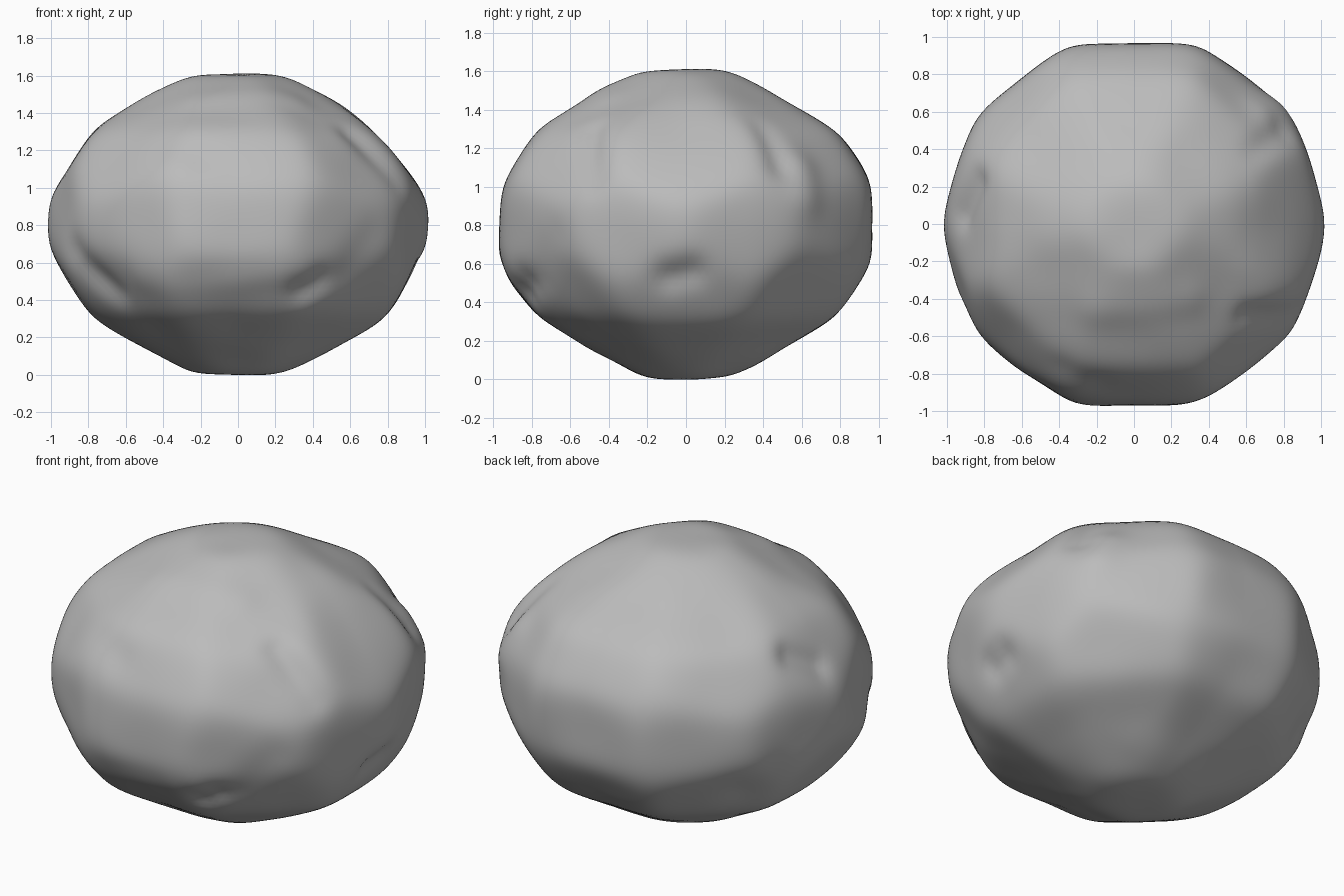
import bpy, bmesh, math
from mathutils import Vector, noise

cube = bpy.data.objects.get("Cube")
if cube:
    bpy.data.objects.remove(cube, do_unlink=True)

RADII = Vector((1.03, 1.03, 0.833))
MID = Vector((0, 0, 0.805))
SHARPNESS = 45

# Worn flat sides: direction and how far out, as a share of the ellipsoid
FACETS = [
    ((0, -1, 0.08), 0.94), ((0, 1, 0), 0.94),
    ((0.57, -0.82, -0.05), 0.96), ((-0.57, -0.82, 0), 0.96),
    ((0.6, 0.8, 0.05), 0.96), ((-0.6, 0.8, 0), 0.96),
    ((0.95, 0.3, -0.1), 0.97), ((-0.95, 0.3, 0), 0.97),
    ((0.95, -0.3, -0.1), 0.97), ((-0.95, -0.3, 0.1), 0.97),
    ((0.72, 0, 0.7), 0.925), ((0, 0, 1), 0.97), ((0, 0, -1), 0.97),
]

# Rings of eight sloping sides, counted from +x towards +y
RINGS = [
    (60, (0.935, 0.92, 0.92, 0.92, 0.945, 0.92, 0.925, 0.92)),
    (33, (0.955, 0.95, 0.96, 0.96, 0.955, 0.95, 0.94, 0.95)),
    (-33, (0.965, 0.95, 0.945, 0.95, 0.955, 0.95, 0.945, 0.96)),
    (-60, (0.94, 0.92, 0.915, 0.92, 0.935, 0.92, 0.91, 0.92)),
]
for tilt, shares in RINGS:
    e = math.radians(tilt)
    for k, share in enumerate(shares):
        a = k * math.pi / 4
        out = math.cos(e)
        FACETS.append(((out * math.cos(a), out * math.sin(a), math.sin(e)), share))

planes = []
for direction, share in FACETS:
    n = Vector(direction).normalized()
    planes.append((n, share * Vector(a * b for a, b in zip(n, RADII)).length))

# Grooves (positive depth) and ridges (negative): start, end, width, depth
MARKS = [
    ((0.62, -0.5, 1.30), (0.80, -0.45, 1.02), 0.08, 0.03),
    ((0.36, -0.84, 0.45), (0.42, -0.82, 0.50), 0.09, 0.04),
    ((0.55, -0.75, 0.55), (0.68, -0.62, 0.75), 0.11, 0.02),
    ((-0.83, -0.48, 0.66), (-0.68, -0.6, 0.42), 0.09, 0.035),
    ((0.94, -0.08, 0.53), (0.94, 0.02, 0.56), 0.09, 0.035),
    ((0.68, 0.42, 1.36), (0.78, 0.48, 1.10), 0.08, 0.025),
    ((-0.86, 0.22, 1.22), (-0.90, 0.05, 1.10), 0.08, 0.035),
    ((-0.35, -0.76, 1.2), (-0.2, -0.82, 1.15), 0.10, 0.015),
    ((-0.85, 0.40, 0.60), (-0.75, 0.50, 0.50), 0.12, 0.02),
    ((0.70, 0.60, 1.10), (0.75, 0.60, 0.95), 0.11, -0.025),
    ((-0.2, -0.45, 1.45), (0.3, -0.40, 1.45), 0.10, -0.01),
    ((-0.5, -0.75, 0.52), (0.2, -0.92, 0.52), 0.09, -0.01),
]
marks = [(Vector(a), Vector(b), w, depth) for a, b, w, depth in MARKS]


def segment_distance(p, a, b):
    ab = b - a
    t = max(0, min(1, (p - a).dot(ab) / ab.length_squared))
    return (p - a - ab * t).length


def stone_radius(d):
    # Soft minimum of the ellipsoid and all the flat sides
    round_part = Vector((d.x / RADII.x, d.y / RADII.y, d.z / RADII.z)).length
    total = round_part ** SHARPNESS
    for n, dist in planes:
        total += max(0, n.dot(d) / dist) ** SHARPNESS
    r = total ** (-1 / SHARPNESS)
    point = d * r + MID
    for a, b, width, depth in marks:
        s = segment_distance(point, a, b) / width
        r -= depth * math.exp(-s * s)
    return r + 0.008 * noise.noise(d * 3.1)


# Stone body
mesh = bpy.data.meshes.new("boulder")
bm = bmesh.new()
bmesh.ops.create_icosphere(bm, subdivisions=6, radius=1)
for v in bm.verts:
    d = v.co.normalized()
    v.co = d * stone_radius(d) + MID
for f in bm.faces:
    f.smooth = True
bm.to_mesh(mesh)
bm.free()

# Plain grey stone
stone = bpy.data.materials.new("grey_stone")
stone.use_nodes = True
grey = (0.5, 0.5, 0.5, 1)
stone.diffuse_color = grey
bsdf = stone.node_tree.nodes["Principled BSDF"]
bsdf.inputs["Base Color"].default_value = grey
bsdf.inputs["Roughness"].default_value = 0.9
mesh.materials.append(stone)

boulder = bpy.data.objects.new("boulder", mesh)
bpy.context.collection.objects.link(boulder)
